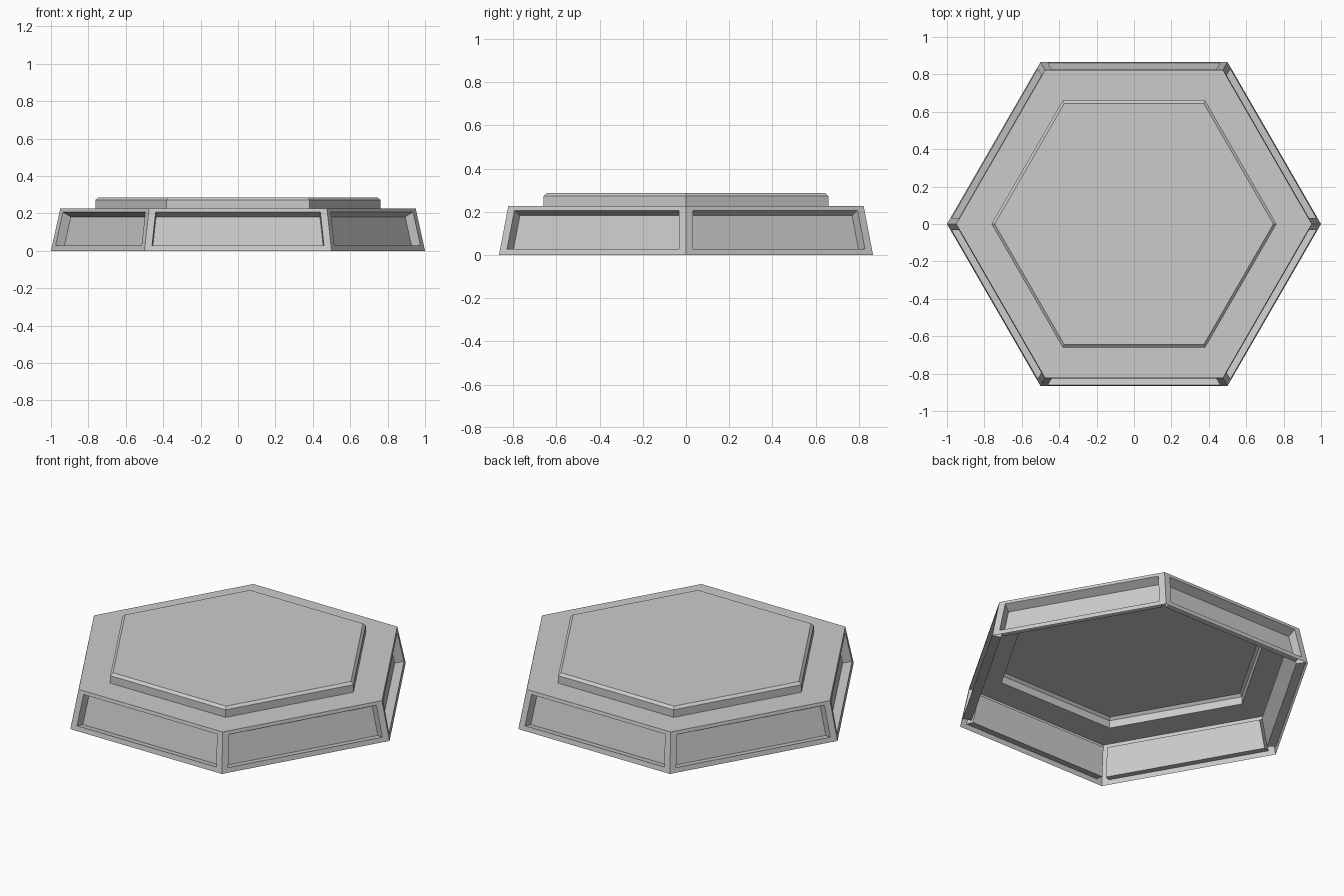
import bpy, bmesh
from math import cos, sin, pi
from mathutils import Vector

if "Cube" in bpy.data.objects:
    bpy.data.objects.remove(bpy.data.objects["Cube"])

HEIGHT, R_BASE, R_TOP = 0.227, 1.0, 0.95
bm = bmesh.new()


def ring(r, z):
    return [bm.verts.new((r * cos(i * pi / 3), r * sin(i * pi / 3), z)) for i in range(6)]


def bridge(a, b):
    n = len(a)
    for i in range(n):
        j = (i + 1) % n
        bm.faces.new((a[i], a[j], b[j], b[i]))


def panel_loop(i, z_low, z_high, margin, depth):
    """Rectangle-like loop on sloped side i, moved inward by depth."""
    a0, a1 = i * pi / 3, (i + 1) * pi / 3
    inward = -Vector((cos((a0 + a1) / 2), sin((a0 + a1) / 2), 0))
    d0, d1 = Vector((cos(a0), sin(a0), 0)), Vector((cos(a1), sin(a1), 0))
    along = (d1 - d0).normalized()
    pts = []
    for z, first in ((z_low, 1), (z_low, 0), (z_high, 0), (z_high, 1)):
        r = R_BASE + (R_TOP - R_BASE) * z / HEIGHT
        p = d0 * r + along * margin if first else d1 * r - along * margin
        pts.append(bm.verts.new(p + inward * depth + Vector((0, 0, z))))
    return pts


# tapered body sides with recessed panels, open underneath
base, rim = ring(R_BASE, 0), ring(R_TOP, HEIGHT)
for i in range(6):
    j = (i + 1) % 6
    outer = [base[i], base[j], rim[j], rim[i]]
    opening = panel_loop(i, 0.028, 0.207, 0.037, 0)
    floor = panel_loop(i, 0.018, 0.182, 0.042, 0.052)
    bridge(outer, opening)
    bridge(opening, floor)
    bm.faces.new(floor)

# shoulder, raised step, chamfer and top plate
loops = [rim, ring(0.762, HEIGHT), ring(0.762, 0.272), ring(0.745, 0.286)]
for a, b in zip(loops, loops[1:]):
    bridge(a, b)
bm.faces.new(loops[-1])

mesh = bpy.data.meshes.new("hexagonal_plinth")
bm.to_mesh(mesh)
bm.free()
bpy.context.collection.objects.link(bpy.data.objects.new("hexagonal_plinth", mesh))
